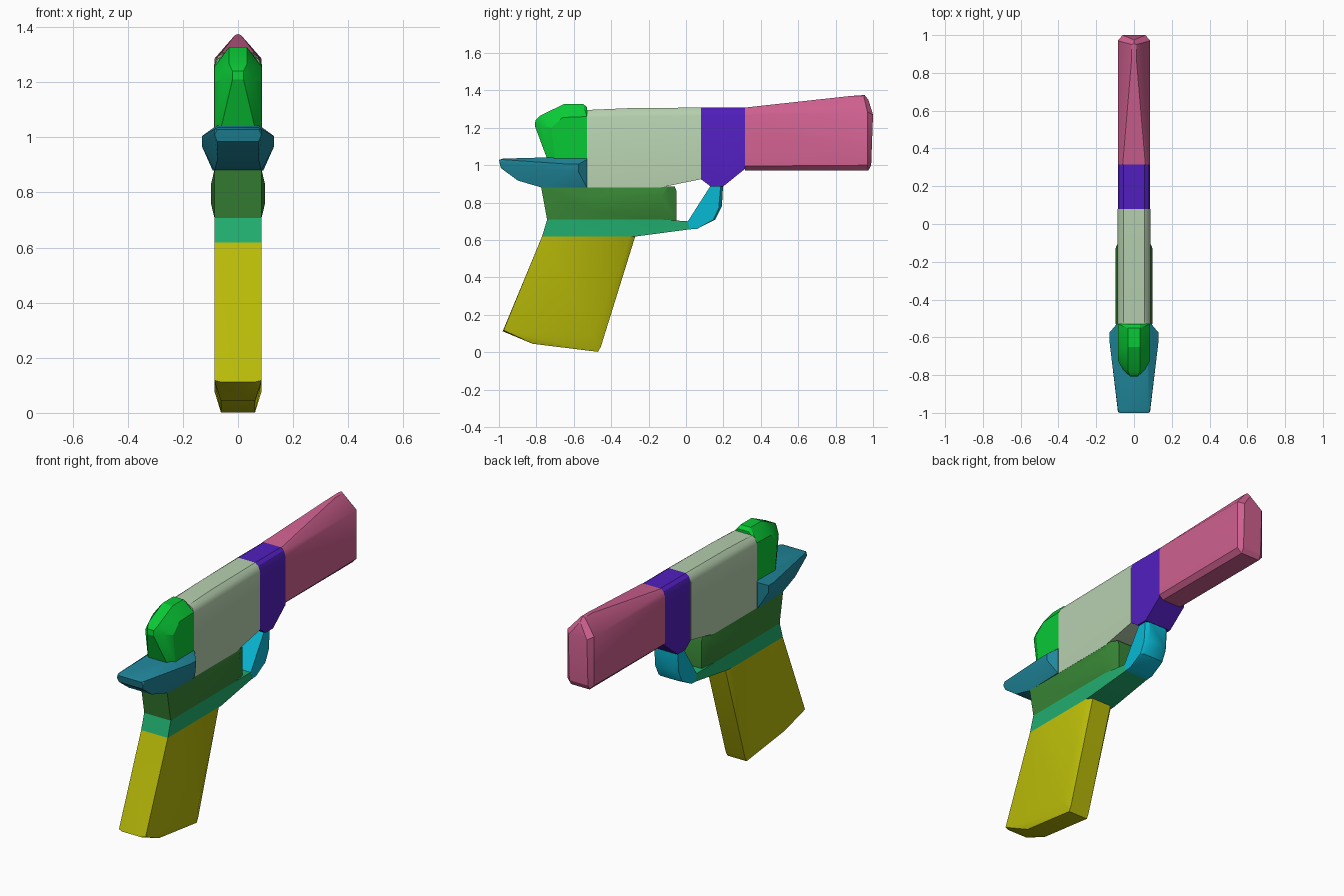
import bpy
import bmesh
from math import radians

default_cube = bpy.data.objects.get("Cube")
if default_cube:
    bpy.data.objects.remove(default_cube, do_unlink=True)


def make_material(name, red, green, blue):
    """Flat material from display colour values, converted to linear."""
    linear = [(channel / 255) ** 2.2 for channel in (red, green, blue)]
    colour = (*linear, 1.0)
    material = bpy.data.materials.new(name)
    material.use_nodes = True
    material.diffuse_color = colour
    shader = material.node_tree.nodes["Principled BSDF"]
    shader.inputs["Base Color"].default_value = colour
    return material


def make_part(name, material, outlines):
    """Faceted convex block: side outlines of (y, z) points keyed by half width,
    mirrored across the centre plane and wrapped in a hull."""
    bm = bmesh.new()
    for half_width, outline in outlines.items():
        sides = (half_width, -half_width) if half_width else (0,)
        for x in sides:
            for y, z in outline:
                bm.verts.new((x, y, z))
    hull = bmesh.ops.convex_hull(bm, input=bm.verts[:])
    unused = set(hull["geom_interior"]) | set(hull["geom_unused"])
    loose = [item for item in unused if isinstance(item, bmesh.types.BMVert)]
    bmesh.ops.delete(bm, geom=loose, context="VERTS")
    bmesh.ops.dissolve_limit(bm, angle_limit=radians(1),
                             verts=bm.verts[:], edges=bm.edges[:])
    bmesh.ops.recalc_face_normals(bm, faces=bm.faces[:])

    mesh = bpy.data.meshes.new(name)
    bm.to_mesh(mesh)
    bm.free()
    mesh.materials.append(material)
    part = bpy.data.objects.new(name, mesh)
    bpy.context.collection.objects.link(part)

    bpy.ops.object.select_all(action="DESELECT")
    part.select_set(True)
    bpy.context.view_layer.objects.active = part
    bpy.ops.object.shade_smooth_by_angle(angle=radians(25))
    return part


# Colours
sage = make_material("pale sage", 180, 206, 173)
purple = make_material("deep purple", 82, 36, 188)
pink = make_material("rose pink", 205, 96, 142)
bright_green = make_material("bright green", 17, 200, 56)
teal = make_material("dusty teal", 37, 134, 154)
forest = make_material("forest green", 58, 132, 56)
jade = make_material("jade green", 38, 172, 110)
cyan = make_material("cyan", 17, 184, 212)
olive = make_material("olive yellow", 184, 186, 17)

# Main housing with softened top edges
make_part("main_body", sage, {
    .087: [(-.53, .88), (-.14, .88), (.08, .925), (.08, 1.265), (-.53, 1.255)],
    .075: [(-.53, 1.282), (.08, 1.294)],
    .055: [(-.53, 1.295), (-.3, 1.305), (.08, 1.308)],
})

# Band that joins the housing to the long rear section
make_part("collar", purple, {
    .086: [(.08, .925), (.13, .887), (.2, .887), (.315, .98),
           (.315, 1.265), (.08, 1.265)],
    .075: [(.08, 1.294), (.315, 1.294)],
    .055: [(.08, 1.308), (.315, 1.308)],
})

# Long section whose flat top narrows to a ridge
make_part("long_barrel", pink, {
    .086: [(.315, .995), (.315, 1.265), (.97, 1.285), (.97, 1.0)],
    .075: [(.315, 1.294)],
    .06: [(.315, .972), (.315, 1.308), (.975, .972), (.99, 1.0), (1, 1.27)],
    .012: [(.88, 1.37), (.95, 1.37)],
    0: [(.955, 1.375), (.975, 1.35)],
})

# Rounded cap standing above the shelf
make_part("nose_cap", bright_green, {
    .086: [(-.53, 1.03), (-.53, 1.26), (-.66, 1.255), (-.72, 1.2), (-.7, 1.03)],
    .06: [(-.745, 1.04), (-.77, 1.21)],
    .032: [(-.53, 1.31), (-.55, 1.328), (-.65, 1.328), (-.78, 1.265)],
    .02: [(-.805, 1.24), (-.808, 1.21)],
})

# Flared shelf with a tapered tip
make_part("front_shelf", teal, {
    .13: [(-.62, .965), (-.62, 1.005), (-.575, .965), (-.575, 1.005)],
    .092: [(-.53, .88), (-.53, 1.03)],
    .085: [(-.77, .88), (-.995, 1.01), (-.985, 1.03)],
    .075: [(-.53, 1.045), (-.62, 1.045), (-.98, 1.035),
           (-1, 1.028), (-.99, .985), (-.9, .918)],
})

# Slightly bulging block under the housing
make_part("lower_frame", forest, {
    .098: [(-.5, .76), (-.5, .83), (-.13, .76), (-.13, .83)],
    .085: [(-.775, .885), (-.742, .705), (-.15, .705), (-.1, .885)],
    .065: [(-.05, .7), (-.05, .86), (-.06, .885)],
})

# Strip between frame and grip, reaching back to the guard
make_part("grip_collar", jade, {
    .086: [(-.742, .71), (-.77, .618), (-.275, .618), (-.15, .71)],
    .075: [(.02, .657), (.01, .7)],
})

# Curved guard behind the opening
make_part("guard", cyan, {
    .076: [(.01, .7), (.02, .657), (.06, .66), (.145, .708), (.175, .77),
           (.185, .888), (.13, .888)],
    .055: [(.155, .708), (.192, .78), (.198, .888)],
})

# Raked handle with a tapered foot
make_part("grip", olive, {
    .086: [(-.77, .618), (-.975, .118), (-.5, .08), (-.3, .618)],
    .062: [(-.98, .112), (-.82, .045), (-.47, .002),
           (-.455, .03), (-.272, .618)],
})
